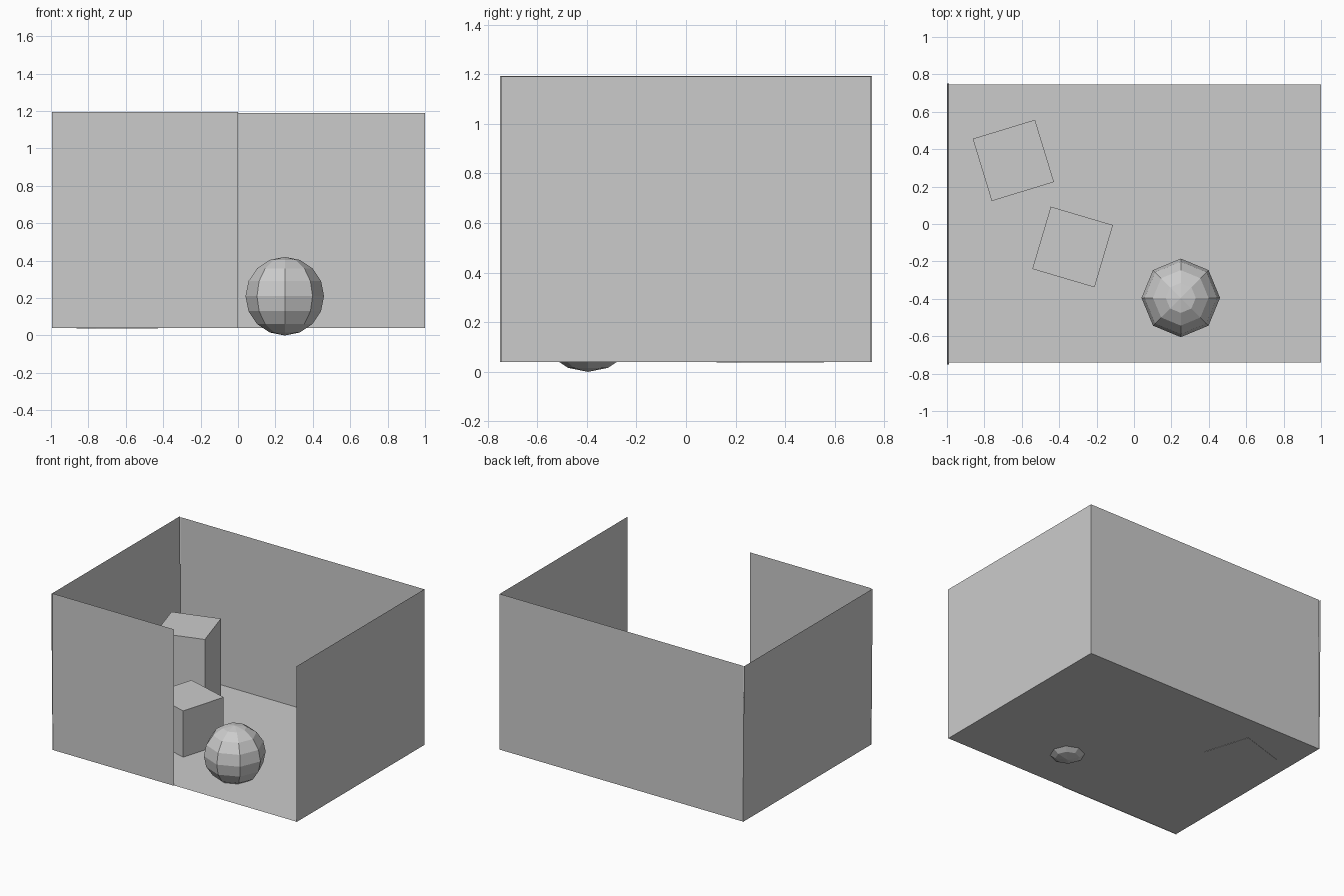
import bpy
import math
from mathutils import Vector

cube = bpy.data.objects.get("Cube")
if cube:
    bpy.data.objects.remove(cube, do_unlink=True)

# One plain grey for everything
grey = bpy.data.materials.new("plain_grey")
grey.use_nodes = True
colour = (0.6, 0.6, 0.6, 1)
grey.diffuse_color = colour
grey.node_tree.nodes["Principled BSDF"].inputs["Base Color"].default_value = colour

FLOOR = 0.04


def add_mesh(name, verts, faces):
    mesh = bpy.data.meshes.new(name)
    mesh.from_pydata(verts, [], faces)
    mesh.materials.append(grey)
    obj = bpy.data.objects.new(name, mesh)
    bpy.context.collection.objects.link(obj)
    return obj


def add_wall(name, start, end, top, lean=0.0):
    """Upright sheet between two floor points; lean shifts its top edge in x."""
    (x0, y0), (x1, y1) = start, end
    verts = [(x0, y0, FLOOR), (x1, y1, FLOOR),
             (x1 + lean, y1, top), (x0 + lean, y0, top)]
    return add_mesh(name, verts, [(0, 1, 2, 3)])


def add_block(name, centre, side, height, angle, base):
    """Square block turned about the vertical axis."""
    bpy.ops.mesh.primitive_cube_add(
        size=1, location=(*centre, base + height / 2),
        rotation=(0, 0, math.radians(angle)))
    obj = bpy.context.object
    obj.name = name
    obj.scale = (side, side, height)
    obj.data.materials.append(grey)
    return obj


# Room: floor, three full walls and a half-width front wall
add_mesh("floor", [(-0.99, -0.74, FLOOR), (1, -0.74, FLOOR),
                   (1, 0.745, FLOOR), (-0.99, 0.745, FLOOR)], [(0, 1, 2, 3)])
add_wall("back_wall", (1, 0.745), (-0.99, 0.745), 1.19)
add_wall("left_wall", (1, -0.745), (1, 0.745), 1.19)
add_wall("right_wall", (-0.99, 0.75), (-0.99, -0.75), 1.192, lean=-0.01)
add_wall("front_half_wall", (-0.995, -0.745), (0, -0.745), 1.195)

# Two turned blocks standing on the floor
add_block("tall_block", (-0.645, 0.34), 0.348, 0.598, 17, FLOOR - 0.002)
add_block("short_block", (-0.328, -0.123), 0.347, 0.342, -16.5, FLOOR)

# Faceted ball sunk slightly through the floor
bpy.ops.mesh.primitive_uv_sphere_add(
    segments=8, ring_count=8, radius=0.21, location=(0.25, -0.395, 0.21))
ball = bpy.context.object
ball.name = "ball"
ball.data.materials.append(grey)
